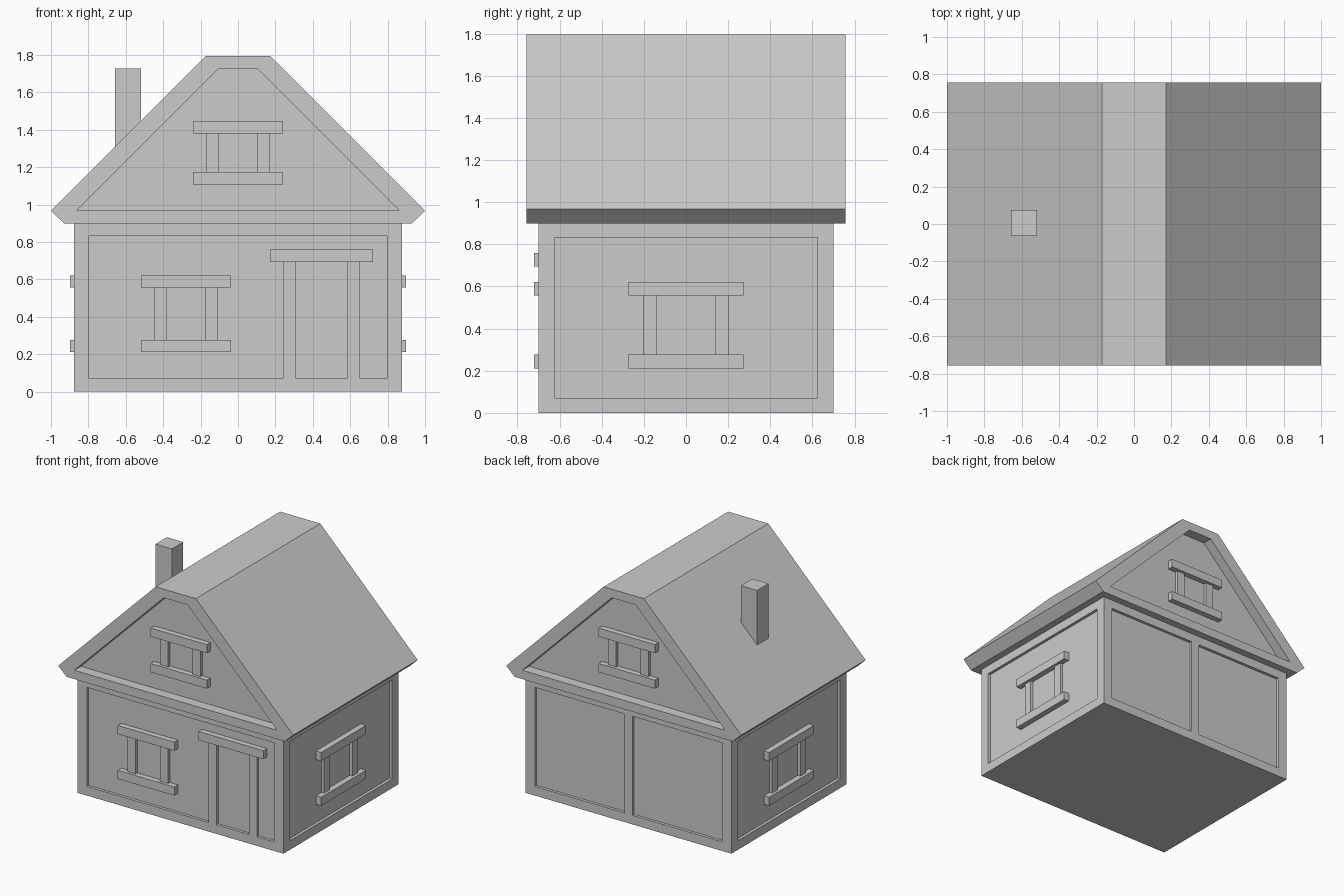
import bpy, bmesh
from math import radians
from mathutils import Matrix

if "Cube" in bpy.data.objects:
    bpy.data.objects.remove(bpy.data.objects["Cube"])


def prism(name, profile, y0, y1, angle=0):
    """Extrude an x-z profile from y0 to y1, then turn it about z."""
    bm = bmesh.new()
    face = bm.faces.new([bm.verts.new((x, y0, z)) for x, z in profile])
    ext = bmesh.ops.extrude_face_region(bm, geom=[face], use_keep_orig=True)
    moved = [v for v in ext["geom"] if isinstance(v, bmesh.types.BMVert)]
    bmesh.ops.translate(bm, verts=moved, vec=(0, y1 - y0, 0))
    bmesh.ops.recalc_face_normals(bm, faces=bm.faces)
    bm.transform(Matrix.Rotation(radians(angle), 4, "Z"))
    mesh = bpy.data.meshes.new(name)
    bm.to_mesh(mesh)
    bm.free()
    ob = bpy.data.objects.new(name, mesh)
    bpy.context.collection.objects.link(ob)
    return ob


def box(name, x0, x1, y0, y1, z0, z1, angle=0):
    return prism(name, [(x0, z0), (x1, z0), (x1, z1), (x0, z1)], y0, y1, angle)


def carve(target, cutters):
    """Cut shallow recesses and discard the cutters."""
    bpy.context.view_layer.objects.active = target
    for cutter in cutters:
        cutter.hide_render = True
        mod = target.modifiers.new("recess", "BOOLEAN")
        mod.operation, mod.solver, mod.object = "DIFFERENCE", "EXACT", cutter
        bpy.ops.object.modifier_apply(modifier=mod.name)
        bpy.data.objects.remove(cutter)


def window(name, u, half, z0, z1, wall, angle):
    """Two rails and two posts on a wall whose frame face is at -wall."""
    for part, z in (("sill", z0), ("lintel", z1 - 0.066)):
        box(f"{name}_{part}", u - half, u + half, -wall - 0.022, -wall + 0.03, z, z + 0.066, angle)
    for side, x in (("left", u - half + 0.069), ("right", u + half - 0.136)):
        box(f"{name}_{side}_post", x, x + 0.067, -wall, -wall + 0.03, z0 + 0.066, z1 - 0.066, angle)


WX, WY, DEPTH = 0.877, 0.70, 0.022

# walls with recessed panels: one in front, two behind, one on each side
walls = box("walls", -WX, WX, -WY, WY, 0, 0.9)
carve(walls, [
    box("cut", -0.797, 0.797, -1, -WY + DEPTH, 0.07, 0.832),
    box("cut", -0.797, -0.034, -1, -WY + DEPTH, 0.07, 0.832, 180),
    box("cut", 0.034, 0.797, -1, -WY + DEPTH, 0.07, 0.832, 180),
    box("cut", -0.623, 0.623, -1.2, -WX + DEPTH, 0.07, 0.832, 90),
    box("cut", -0.623, 0.623, -1.2, -WX + DEPTH, 0.07, 0.832, 270),
])

# roof with bevelled eaves, flat ridge and recessed gables
roof = prism("roof", [(-0.93, 0.9), (0.93, 0.9), (1, 0.967), (0.171, 1.796),
                      (-0.171, 1.796), (-1, 0.967)], -0.757, 0.757)
gable = [(-0.863, 0.968), (0.863, 0.968), (0.102, 1.729), (-0.102, 1.729)]
carve(roof, [prism("cut", gable, -1, -WY + DEPTH, a) for a in (0, 180)])

# chimney
box("chimney", -0.658, -0.519, -0.063, 0.075, 1.25, 1.729)

# door frame
box("door_lintel", 0.17, 0.722, -WY - 0.022, -WY + 0.03, 0.694, 0.76)
for side, x in (("left", 0.24), ("right", 0.584)):
    box(f"door_{side}_post", x, x + 0.067, -WY, -WY + 0.03, 0.07, 0.694)

# windows
window("front_window", -0.278, 0.241, 0.211, 0.622, WY, 0)
for name, a in (("right_window", 90), ("left_window", 270)):
    window(name, 0, 0.273, 0.211, 0.622, WX, a)
for name, a in (("front_gable_window", 0), ("back_gable_window", 180)):
    window(name, 0, 0.24, 1.108, 1.447, WY, a)
